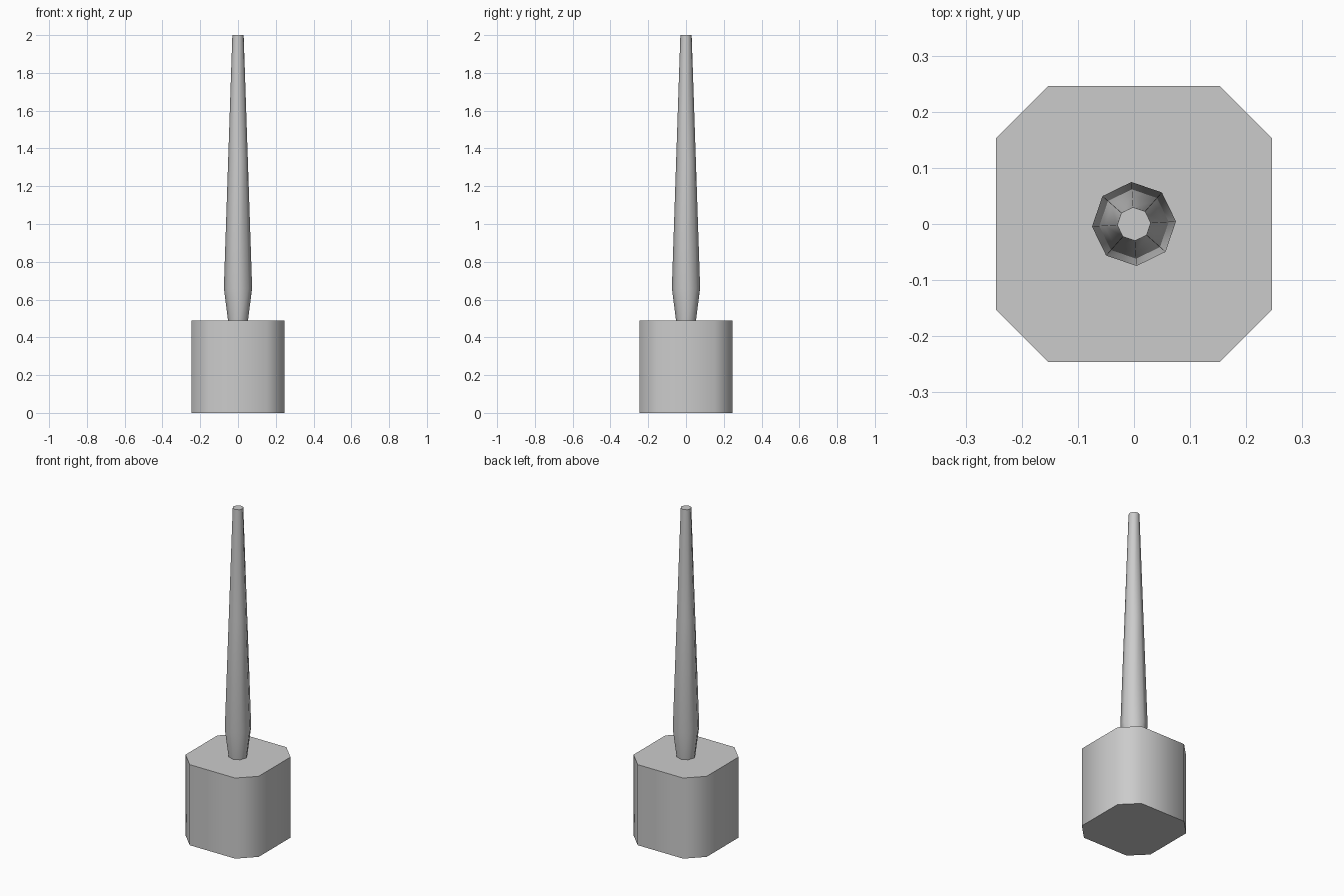
import bpy, bmesh
from math import cos, sin, pi, radians

cube = bpy.data.objects.get("Cube")
if cube:
    bpy.data.objects.remove(cube, do_unlink=True)

grey = bpy.data.materials.new("plain grey")
grey.use_nodes = True
grey.diffuse_color = (0.6, 0.6, 0.6, 1)
grey.node_tree.nodes["Principled BSDF"].inputs["Base Color"].default_value = (0.6, 0.6, 0.6, 1)


def loft(name, rings):
    """Skin a stack of equal-count rings and cap both ends."""
    bm = bmesh.new()
    loops = [[bm.verts.new(p) for p in ring] for ring in rings]
    n = len(loops[0])
    for low, high in zip(loops, loops[1:]):
        for i in range(n):
            j = (i + 1) % n
            bm.faces.new((low[i], low[j], high[j], high[i]))
    bm.faces.new(loops[0][::-1])
    bm.faces.new(loops[-1])
    mesh = bpy.data.meshes.new(name)
    bm.to_mesh(mesh)
    bm.free()
    mesh.materials.append(grey)
    obj = bpy.data.objects.new(name, mesh)
    bpy.context.collection.objects.link(obj)
    bpy.ops.object.select_all(action="DESELECT")
    obj.select_set(True)
    bpy.context.view_layer.objects.active = obj
    bpy.ops.object.shade_smooth_by_angle(angle=radians(60))
    return obj


# Block head: square with chamfered corners
w, c = 0.246, 0.153
outline = [(w, -c), (w, c), (c, w), (-c, w), (-w, c), (-w, -c), (-c, -w), (c, -w)]
loft("head", [[(x, y, z) for x, y in outline] for z in (0, 0.49)])

# Eight-sided tapered handle, slightly twisted about its axis
twist = radians(3.5)
profile = [(0.053, 0.49), (0.075, 0.66), (0.0525, 1.33), (0.03, 2.0)]
loft("handle", [[(r * cos(twist + i * pi / 4), r * sin(twist + i * pi / 4), z)
                 for i in range(8)] for r, z in profile])
